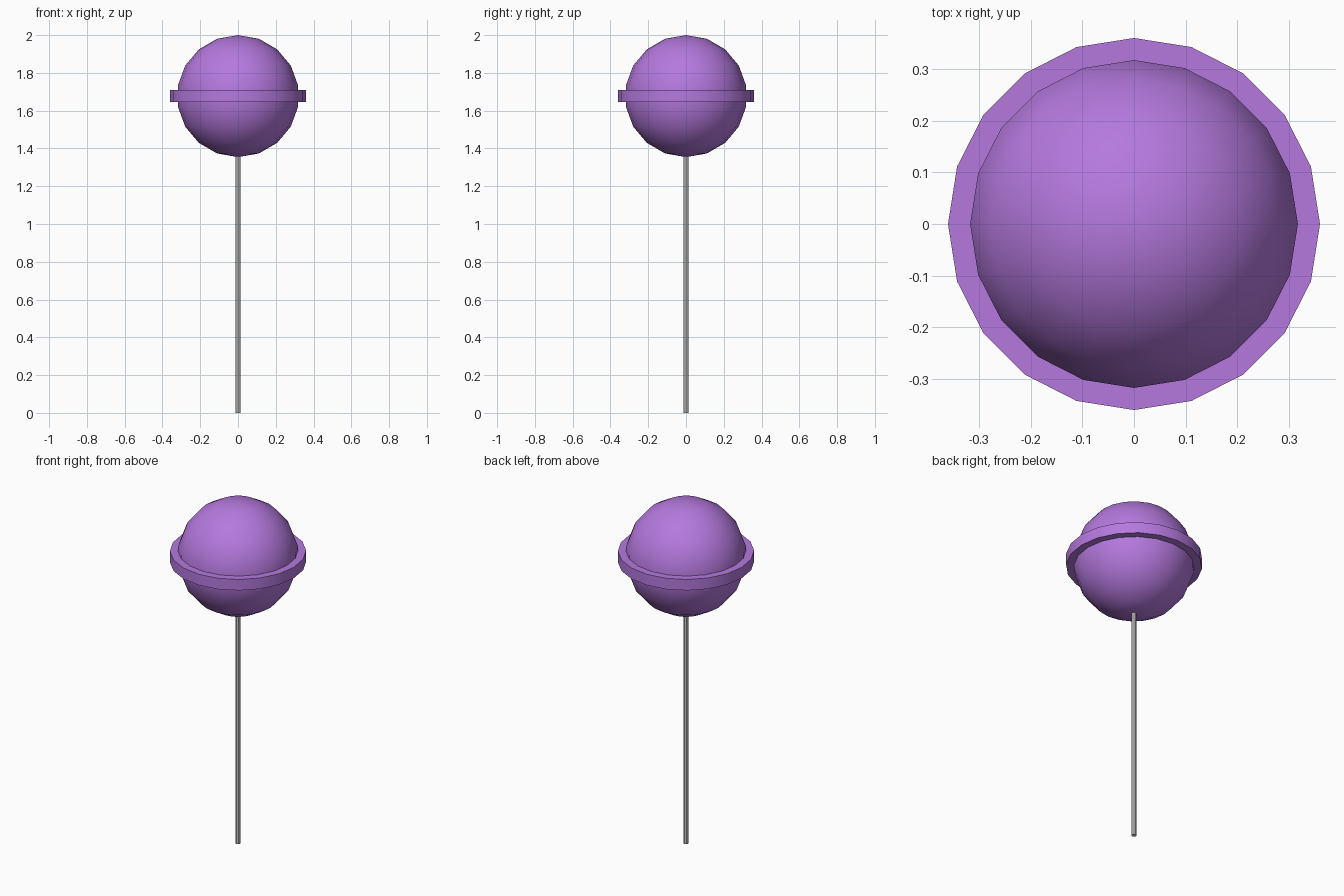
import bpy
import math

if "Cube" in bpy.data.objects:
    bpy.data.objects.remove(bpy.data.objects["Cube"])

CANDY_Z = 1.677

purple = bpy.data.materials.new("purple_candy")
purple.diffuse_color = (0.46, 0.19, 0.73, 1)
purple.use_nodes = True
purple.node_tree.nodes["Principled BSDF"].inputs["Base Color"].default_value = purple.diffuse_color


def finish(name, material=None):
    obj = bpy.context.object
    obj.name = name
    if material:
        obj.data.materials.append(material)
    bpy.ops.object.shade_smooth_by_angle(angle=math.radians(35))
    return obj


# Candy ball
bpy.ops.mesh.primitive_uv_sphere_add(
    segments=20, ring_count=9, radius=0.323, location=(0, 0, CANDY_Z))
finish("candy_ball", purple)

# Flat band around the middle of the candy
bpy.ops.mesh.primitive_cylinder_add(
    vertices=20, radius=0.361, depth=0.064, location=(0, 0, CANDY_Z))
finish("candy_band", purple)

# Thin stick, its top end buried in the candy
stick_top = 1.40
bpy.ops.mesh.primitive_cylinder_add(
    vertices=8, radius=0.014, depth=stick_top, location=(0, 0, stick_top / 2))
finish("stick").data.shade_smooth()
bpy.ops.object.shade_smooth_by_angle(angle=math.radians(50))
